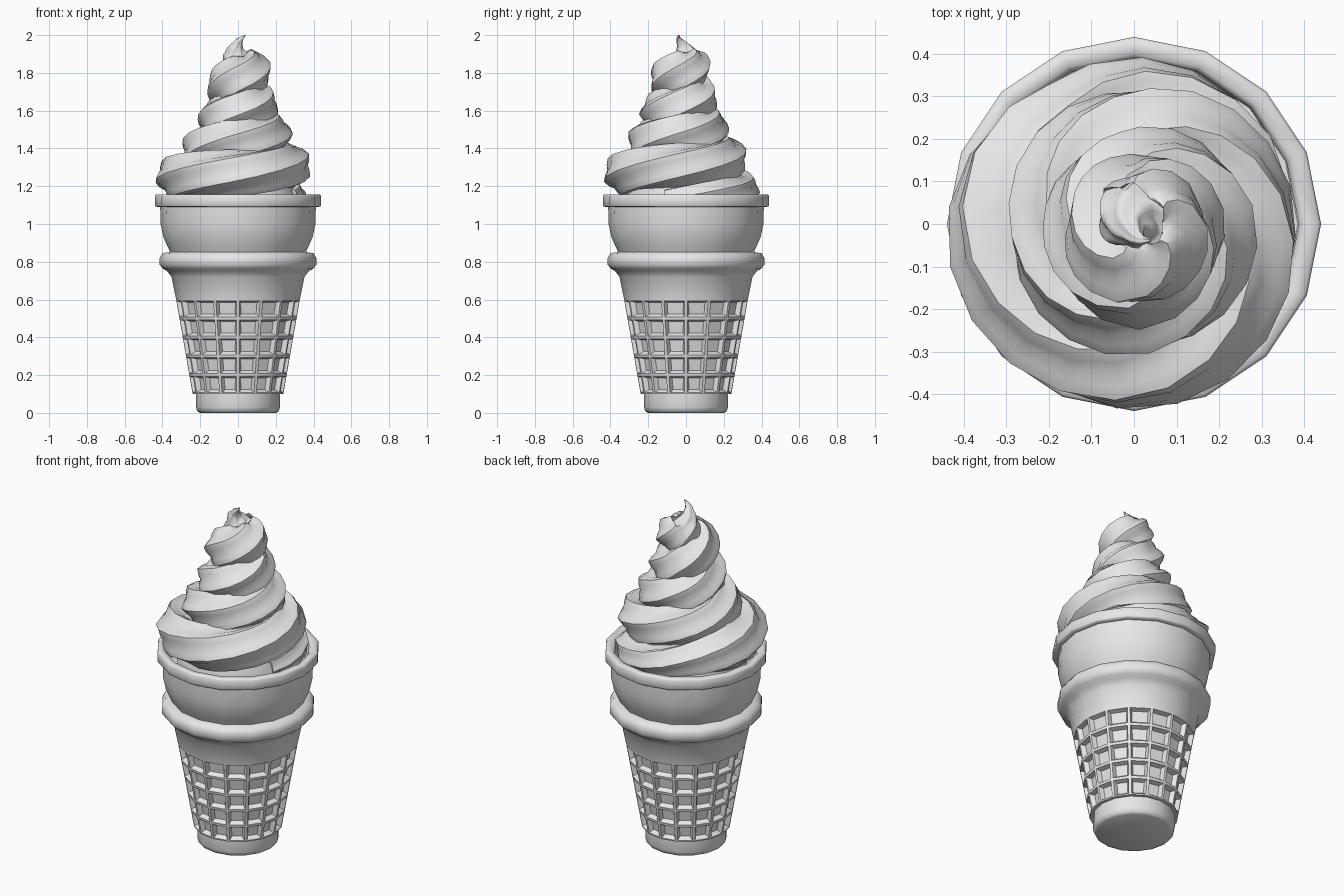
import bpy, bmesh
from math import sin, cos, radians, tau
from mathutils import Vector

cube = bpy.data.objects.get("Cube")
if cube:
    bpy.data.objects.remove(cube, do_unlink=True)

mat = bpy.data.materials.new("plain_grey")
mat.use_nodes = True
mat.diffuse_color = (0.8, 0.8, 0.8, 1)
mat.node_tree.nodes["Principled BSDF"].inputs["Base Color"].default_value = (0.8, 0.8, 0.8, 1)


def skin(bm, rings):
    """Join rings of points with quads and cap both ends."""
    rows = [[bm.verts.new(p) for p in ring] for ring in rings]
    n = len(rows[0])
    bands = []
    for a, b in zip(rows, rows[1:]):
        bands.append([bm.faces.new((a[i], a[(i + 1) % n], b[(i + 1) % n], b[i]))
                      for i in range(n)])
    bm.faces.new(rows[0][::-1])
    bm.faces.new(rows[-1])
    bmesh.ops.recalc_face_normals(bm, faces=bm.faces)
    return bands


def lathe(profile, sides=16):
    return [[(r * cos(tau * i / sides), r * sin(tau * i / sides), z)
             for i in range(sides)] for r, z in profile]


def finish(bm, name, angle):
    mesh = bpy.data.meshes.new(name)
    bm.to_mesh(mesh)
    bm.free()
    obj = bpy.data.objects.new(name, mesh)
    bpy.context.collection.objects.link(obj)
    mesh.materials.append(mat)
    bpy.ops.object.select_all(action='DESELECT')
    obj.select_set(True)
    bpy.context.view_layer.objects.active = obj
    bpy.ops.object.shade_smooth_by_angle(angle=radians(angle))


# Wafer cone: foot, waffle wall, collar ring, bowl and rim
foot = [(0.20, 0), (0.215, 0.008), (0.222, 0.03), (0.222, 0.10)]
wall = [(0.24 + 0.0175 * k, 0.10 + 0.10 * k) for k in range(6)]
upper = [(0.352, 0.72), (0.375, 0.75), (0.40, 0.765), (0.415, 0.785), (0.415, 0.82),
         (0.40, 0.845), (0.36, 0.852), (0.375, 0.885), (0.395, 0.93), (0.41, 1.0),
         (0.412, 1.09), (0.436, 1.092), (0.44, 1.098), (0.44, 1.148), (0.434, 1.156),
         (0.40, 1.156), (0.388, 1.14), (0.385, 1.03)]
bm = bmesh.new()
bands = skin(bm, lathe(foot + wall + upper))

# Sunken waffle squares with sloping sides
cells = [f for band in bands[len(foot):len(foot) + 5] for f in band]
bmesh.ops.inset_individual(bm, faces=cells, thickness=0.011)
bmesh.ops.inset_individual(bm, faces=cells, thickness=0.017, depth=-0.025)
finish(bm, "wafer_cone", 62)

# Swirl path: angle, outer reach, height, rope radius
KEYS = [(-20, 0.34, 1.14, 0.05), (30, 0.385, 1.16, 0.075), (90, 0.392, 1.18, 0.085),
        (122, 0.385, 1.21, 0.095), (150, 0.425, 1.24, 0.115), (180, 0.442, 1.25, 0.122),
        (270, 0.442, 1.27, 0.125), (360, 0.39, 1.31, 0.12), (450, 0.325, 1.35, 0.115),
        (540, 0.30, 1.40, 0.115), (630, 0.315, 1.44, 0.12), (720, 0.29, 1.47, 0.12),
        (810, 0.22, 1.51, 0.115), (900, 0.21, 1.55, 0.115), (990, 0.248, 1.59, 0.12),
        (1080, 0.215, 1.63, 0.12), (1170, 0.165, 1.67, 0.115), (1260, 0.165, 1.72, 0.115),
        (1350, 0.20, 1.77, 0.12), (1440, 0.18, 1.81, 0.115), (1530, 0.11, 1.855, 0.095),
        (1620, 0.075, 1.90, 0.065), (1700, 0.05, 1.95, 0.03), (1755, 0.058, 2.0, 0.003)]


def sample(deg):
    for a, b in zip(KEYS, KEYS[1:]):
        if deg <= b[0]:
            break
    t = (deg - a[0]) / (b[0] - a[0])
    reach, z, size = (p + (q - p) * t for p, q in zip(a[1:], b[1:]))
    out = Vector((cos(radians(deg)), sin(radians(deg)), 0))
    return out * (reach - size) + Vector((0, 0, z)), out, size


# Cream rope: lobed section that twists as it climbs
LOBES, POINTS, STEPS = 6, 24, 100
rings = []
first, last = KEYS[0][0], KEYS[-1][0]
for s in range(STEPS + 1):
    deg = first + (last - first) * s / STEPS
    centre, out, size = sample(deg)
    along = (sample(deg + 12)[0] - sample(deg - 12)[0]).normalized()
    side = (out - along * out.dot(along)).normalized()
    up = side.cross(along)
    ring = []
    for i in range(POINTS):
        phi = tau * i / POINTS + radians(deg) * 0.6
        r = size * (0.92 + 0.10 * cos(LOBES * tau * i / POINTS))
        ring.append(centre + (side * cos(phi) + up * sin(phi)) * r)
    rings.append(ring)
bm = bmesh.new()
skin(bm, rings)
finish(bm, "cream_swirl", 55)

# Solid cream inside the swirl
bm = bmesh.new()
skin(bm, lathe([(0.33, 1.02), (0.33, 1.13), (0.26, 1.27), (0.17, 1.42), (0.10, 1.57),
                (0.05, 1.75), (0.01, 1.85)]))
finish(bm, "cream_core", 50)
